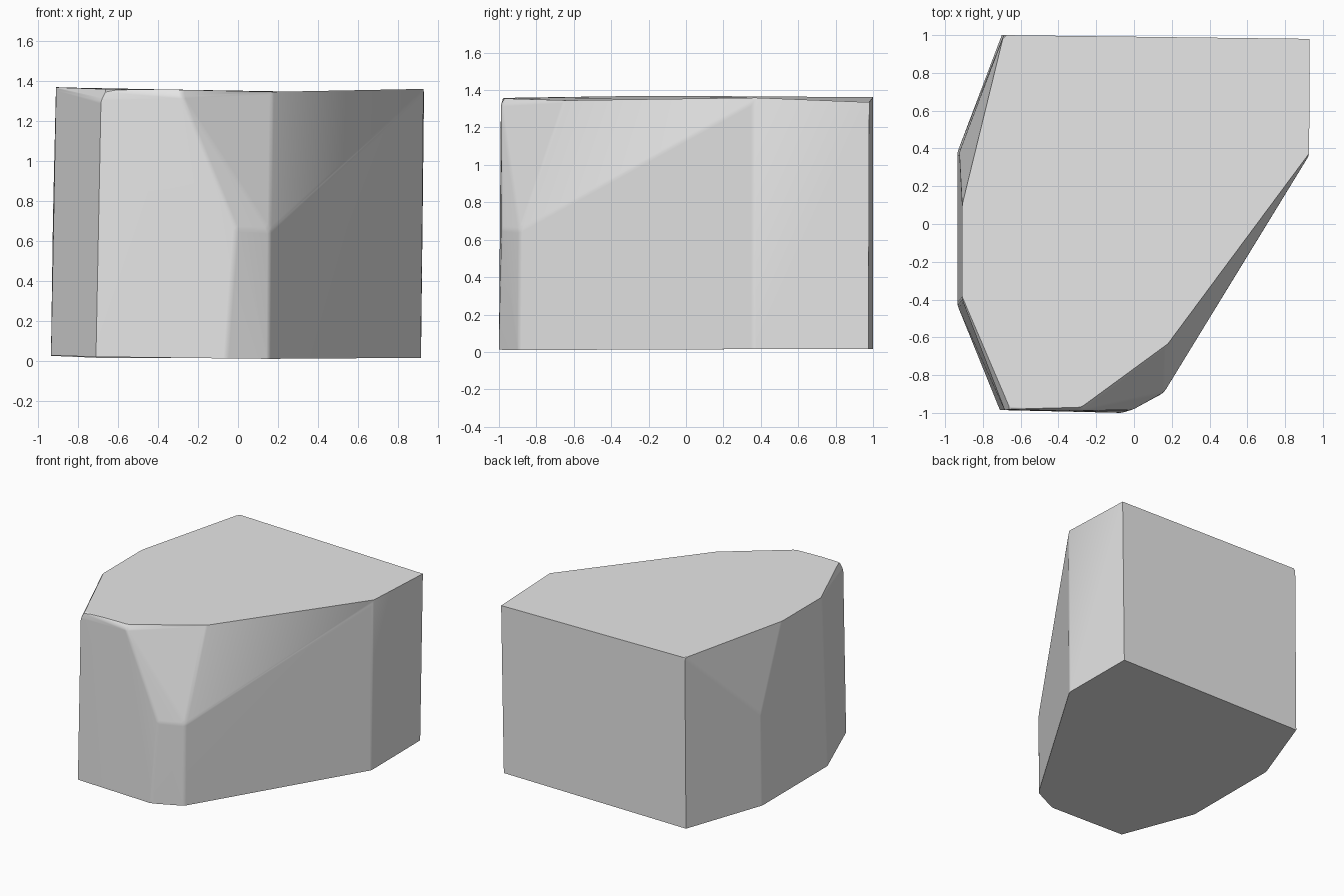
import bpy
import bmesh
import math

cube = bpy.data.objects.get("Cube")
if cube:
    bpy.data.objects.remove(cube, do_unlink=True)

# Plain grey stone
GREY = (0.8, 0.8, 0.8, 1.0)
stone = bpy.data.materials.new("stone_grey")
stone.use_nodes = True
stone.diffuse_color = GREY
bsdf = next(n for n in stone.node_tree.nodes if n.type == 'BSDF_PRINCIPLED')
bsdf.inputs["Base Color"].default_value = GREY
bsdf.inputs["Roughness"].default_value = 0.8

# Corner outlines of the block
base = [(-0.70, 1.0, 0.015), (0.91, 0.975, 0.015), (0.915, 0.36, 0.015),
        (0.155, -0.895, 0.01), (-0.06, -1.0, 0.012), (-0.71, -0.985, 0.02),
        (-0.935, -0.43, 0.027), (-0.935, 0.38, 0.025), (0.3, 0.3, 0.0)]
shoulder = [(0.16, -0.89, 0.65), (-0.01, -0.985, 0.66), (-0.925, 0.38, 0.74),
            (-0.685, -0.985, 1.30), (-0.285, -0.99, 1.325)]
top = [(-0.69, 1.0, 1.362), (0.93, 0.98, 1.335), (0.925, 0.36, 1.337),
       (0.17, -0.65, 1.345), (-0.28, -0.97, 1.355), (-0.655, -0.98, 1.358),
       (-0.91, -0.40, 1.367), (-0.91, 0.10, 1.368)]

# Convex chipped block
bm = bmesh.new()
for co in base + shoulder + top:
    bm.verts.new(co)
hull = bmesh.ops.convex_hull(bm, input=bm.verts)
loose = {g for g in hull["geom_interior"] + hull["geom_unused"]
         if isinstance(g, bmesh.types.BMVert)}
bmesh.ops.delete(bm, geom=list(loose), context='VERTS')
bmesh.ops.dissolve_limit(bm, angle_limit=math.radians(2.5),
                         verts=bm.verts, edges=bm.edges)
bmesh.ops.recalc_face_normals(bm, faces=bm.faces)

# Soften only the shallow creases
soft = [e for e in bm.edges if len(e.link_faces) == 2
        and math.radians(6) < e.calc_face_angle() < math.radians(32)]
bmesh.ops.bevel(bm, geom=soft, offset=0.015, offset_type='OFFSET', segments=2,
                profile=0.5, affect='EDGES', clamp_overlap=True)

mesh = bpy.data.meshes.new("stone_block")
bm.to_mesh(mesh)
bm.free()
mesh.materials.append(stone)
block = bpy.data.objects.new("stone_block", mesh)
bpy.context.collection.objects.link(block)

# Smooth shading with sharp outer edges
bpy.ops.object.select_all(action='DESELECT')
block.select_set(True)
bpy.context.view_layer.objects.active = block
bpy.ops.object.shade_smooth_by_angle(angle=math.radians(30))
weighted = block.modifiers.new("face_weighted_normals", 'WEIGHTED_NORMAL')
weighted.keep_sharp = True
